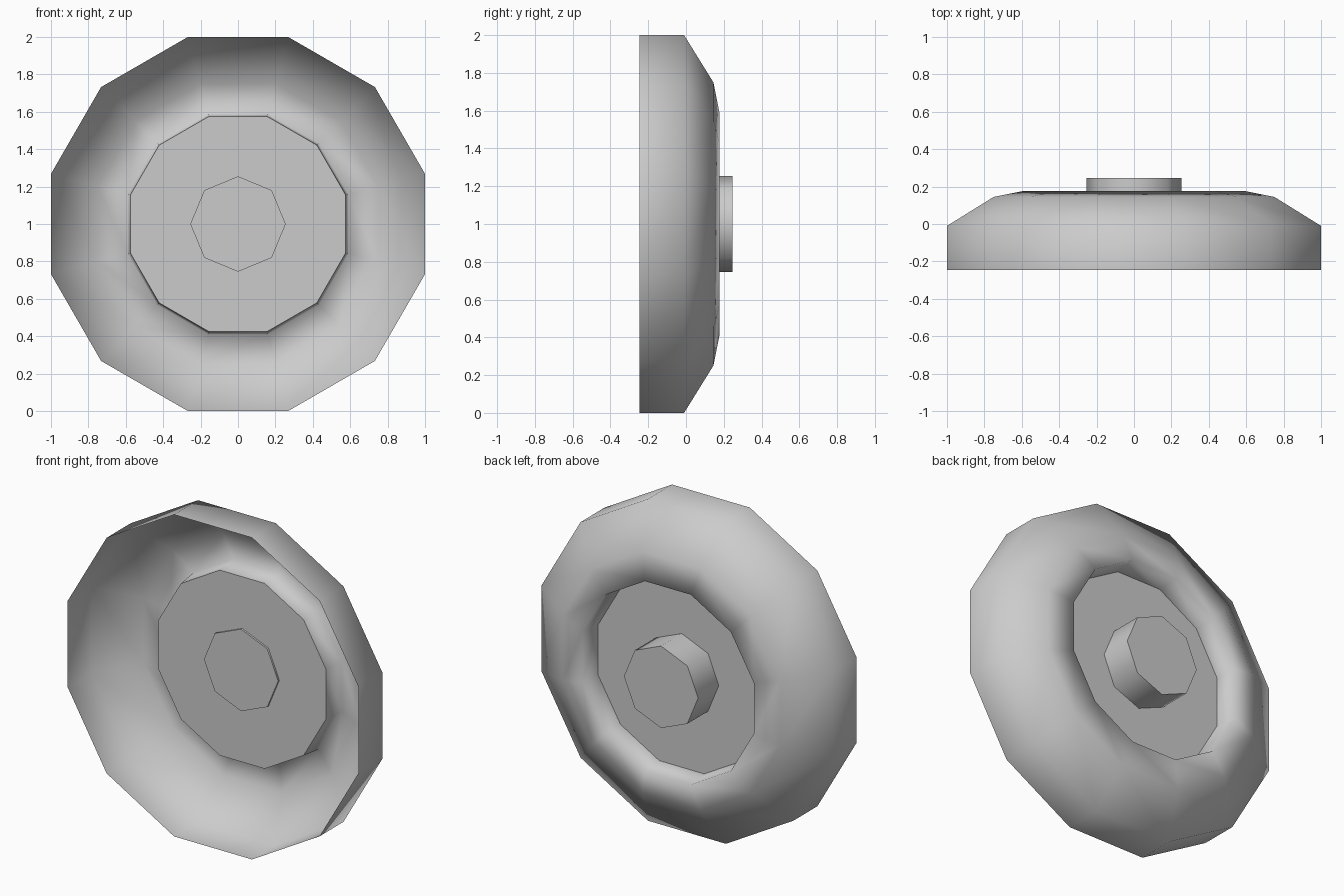
import bpy
import bmesh
from math import pi, sin, cos

cube = bpy.data.objects.get("Cube")
if cube:
    bpy.data.objects.remove(cube, do_unlink=True)

CENTRE_Z = 1.0
SIDES = 12

grey = bpy.data.materials.new("plain_grey")
grey.use_nodes = True
colour = (0.6, 0.6, 0.6, 1)
grey.diffuse_color = colour
grey.node_tree.nodes["Principled BSDF"].inputs["Base Color"].default_value = colour


def lathe(name, profile, sides, turn=0.0, cap_start=False, cap_end=False):
    """Spin (radius, y) points about the y axis; walls smooth, caps flat."""
    bm = bmesh.new()
    rings = []
    for radius, y in profile:
        angles = [turn + 2 * pi * i / sides for i in range(sides)]
        rings.append([bm.verts.new((radius * cos(a), y, CENTRE_Z + radius * sin(a)))
                      for a in angles])
    for a, b in zip(rings, rings[1:]):
        for i in range(sides):
            j = (i + 1) % sides
            bm.faces.new((a[i], b[i], b[j], a[j])).smooth = True
    caps = []
    if cap_start:
        caps.append(bm.faces.new(rings[0]))
    if cap_end:
        caps.append(bm.faces.new(rings[-1][::-1]))
    for cap in caps:
        for edge in cap.edges:
            edge.smooth = False
    mesh = bpy.data.meshes.new(name)
    bm.to_mesh(mesh)
    bm.free()
    mesh.materials.append(grey)
    obj = bpy.data.objects.new(name, mesh)
    bpy.context.collection.objects.link(obj)
    return obj


# Flat sides face the axes, so profile distances are scaled to the corners
half = pi / SIDES
to_corner = 1 / cos(half)

# Open, thin dished shell: rim, shoulder, crown and inner lip
shell = [(1.0, -0.245), (1.0, -0.01), (0.75, 0.145), (0.59, 0.177), (0.576, 0.042)]
lathe("dished_shell", [(r * to_corner, y) for r, y in shell], SIDES, half)

# Flat plate closing the inner lip
lathe("centre_plate", [(0.576 * to_corner, 0.042)], SIDES, half, cap_start=True)

# Octagonal hub passing through the plate
lathe("hub", [(0.255, 0.03), (0.255, 0.245)], 8, 0, cap_start=True, cap_end=True)
